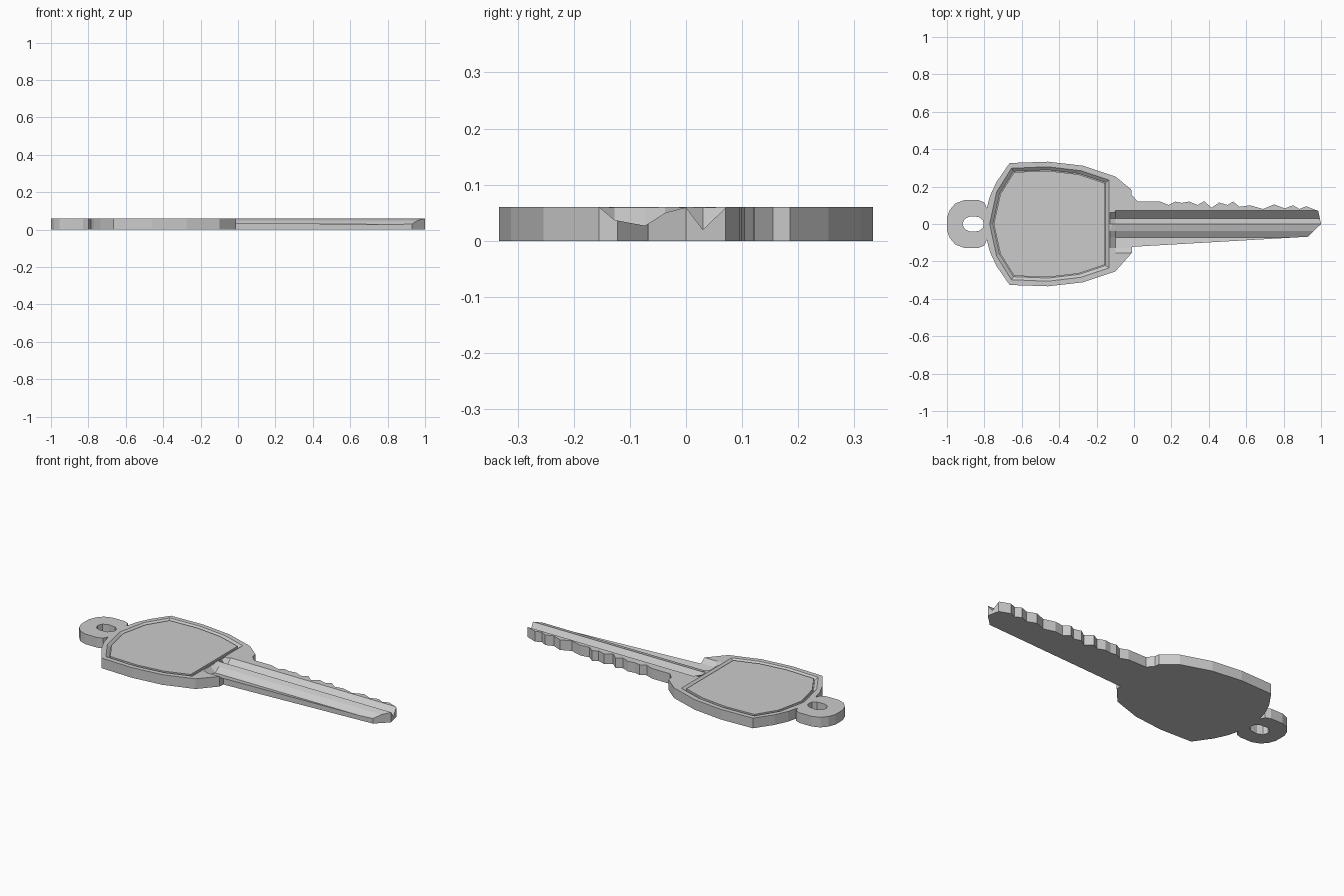
import bpy, bmesh

if "Cube" in bpy.data.objects:
    bpy.data.objects.remove(bpy.data.objects["Cube"])

THICK = 0.06


def loft(name, rings):
    """Closed solid through matching rings of 3D points."""
    bm = bmesh.new()
    vs = [[bm.verts.new(p) for p in ring] for ring in rings]
    n = len(vs[0])
    for a, b in zip(vs, vs[1:]):
        for i in range(n):
            j = (i + 1) % n
            bm.faces.new((a[i], a[j], b[j], b[i]))
    bm.faces.new(vs[0])
    bm.faces.new(vs[-1])
    bmesh.ops.recalc_face_normals(bm, faces=bm.faces[:])
    me = bpy.data.meshes.new(name)
    bm.to_mesh(me)
    bm.free()
    ob = bpy.data.objects.new(name, me)
    bpy.context.collection.objects.link(ob)
    return ob


def flat(pts, z):
    return [(x, y, z) for x, y in pts]


def mirrored(pts):
    return pts + [(x, -y) for x, y in reversed(pts) if abs(y) > 1e-6]


def cut(ob, cutter):
    cutter.hide_render = True
    m = ob.modifiers.new("cut", 'BOOLEAN')
    m.operation = 'DIFFERENCE'
    m.solver = 'EXACT'
    m.object = cutter
    bpy.context.view_layer.objects.active = ob
    bpy.ops.object.modifier_apply(modifier=m.name)
    bpy.data.objects.remove(cutter)


# Key outline: loop and bow (upper half), teeth, tip, then mirrored bow
loop_bow = [(-1, 0.035), (-0.985, 0.075), (-0.955, 0.11), (-0.91, 0.127), (-0.83, 0.127),
            (-0.80, 0.115), (-0.787, 0.085), (-0.77, 0.15), (-0.735, 0.225), (-0.665, 0.326),
            (-0.46, 0.333), (-0.275, 0.312), (-0.10, 0.254)]
teeth = [(-0.015, 0.185), (-0.012, 0.155), (0.02, 0.12), (0.14, 0.12), (0.185, 0.102),
         (0.22, 0.12), (0.255, 0.113), (0.295, 0.12), (0.34, 0.102), (0.375, 0.122),
         (0.415, 0.087), (0.455, 0.115), (0.5, 0.102), (0.53, 0.12), (0.565, 0.092),
         (0.62, 0.1), (0.69, 0.08), (0.75, 0.105), (0.805, 0.083), (0.85, 0.1),
         (0.885, 0.08), (0.92, 0.095), (0.985, 0.07)]
tip = [(1, 0), (0.93, -0.068), (-0.01, -0.122), (-0.012, -0.155)]
outline = loop_bow + teeth + tip + [(x, -y) for x, y in reversed(loop_bow)]
key = loft("key_body", [flat(outline, 0), flat(outline, THICK)])

# Hole in the hanging loop
hole = mirrored([(-0.917, 0.0), (-0.905, 0.028), (-0.875, 0.041), (-0.83, 0.038),
                 (-0.808, 0.02), (-0.803, 0.0)])
cut(key, loft("loop_hole", [flat(hole, -0.1), flat(hole, 0.2)]))

# Grooves along the blade, fading out at the bow
section = [(-0.155, 0.0602), (-0.127, 0.037), (-0.073, 0.027), (-0.037, 0.05), (0, 0.0597),
           (0.03, 0.02), (0.072, 0.0602)]
rings = []
for x, f in ((-0.128, 0.02), (-0.098, 1), (1.1, 1)):
    ring = [(x, y, 0.0602 + (z - 0.0602) * f) for y, z in section]
    rings.append(ring + [(x, 0.072, 0.1), (x, -0.155, 0.1)])
cut(key, loft("blade_groove", rings))

# Recess around the bow panel
panel = mirrored([(-0.772, 0.0), (-0.735, 0.17), (-0.655, 0.298), (-0.46, 0.306),
                  (-0.285, 0.285), (-0.134, 0.235)])


def inset(k):
    return [(-0.45 + (x + 0.45) * (1 - k), y * (1 - k)) for x, y in panel]


cut(key, loft("panel_recess", [flat(inset(0.055), 0.045), flat(panel, THICK),
                               flat(panel, 0.1)]))

# Raised panel inside the recess
loft("bow_panel", [flat(inset(0.07), 0.04), flat(inset(0.07), 0.057)])
